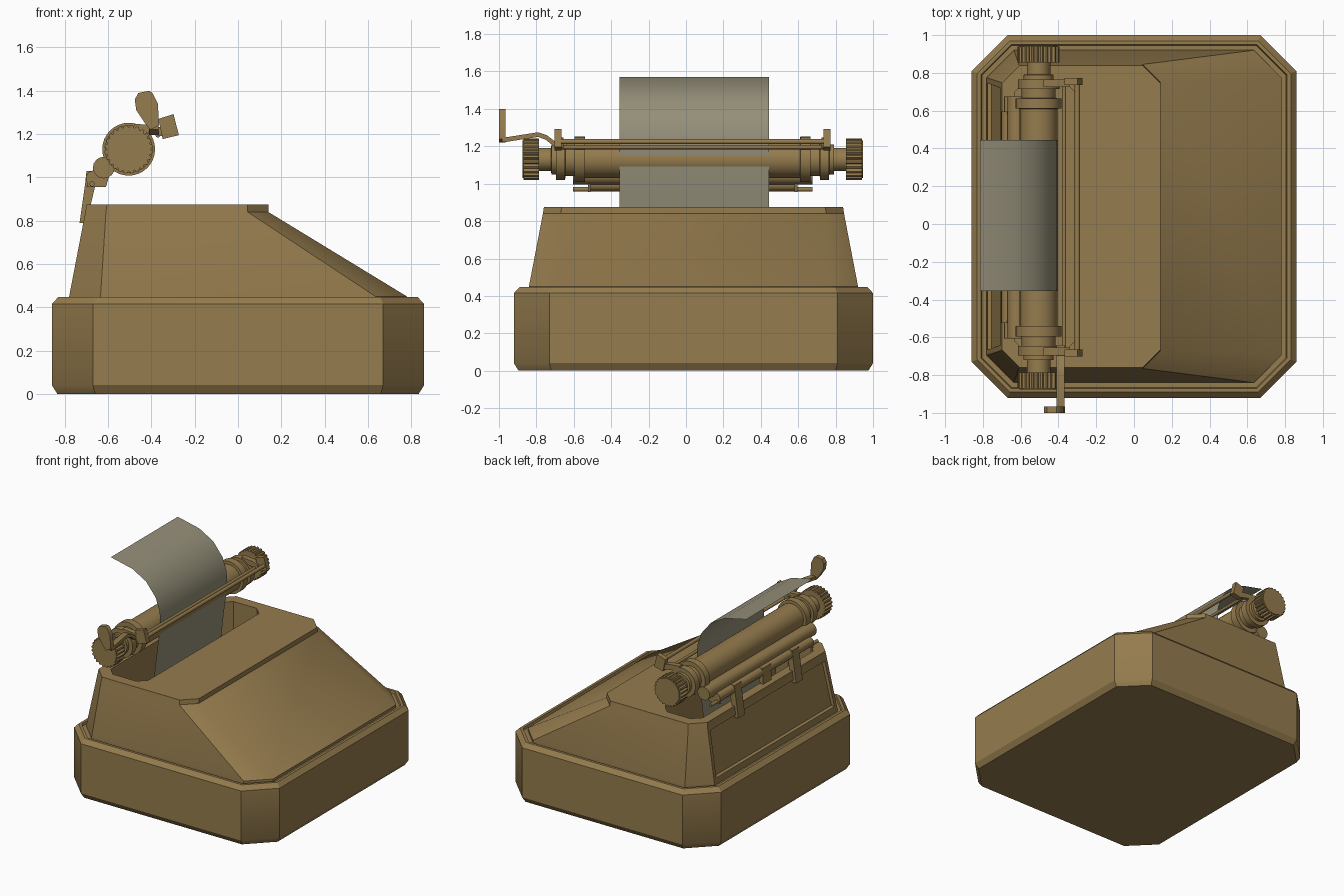
import bpy
import bmesh
import math

cube = bpy.data.objects.get("Cube")
if cube:
    bpy.data.objects.remove(cube)


def material(name, rgb):
    mat = bpy.data.materials.new(name)
    mat.use_nodes = True
    mat.diffuse_color = (*rgb, 1)
    mat.node_tree.nodes["Principled BSDF"].inputs["Base Color"].default_value = (*rgb, 1)
    return mat


BROWN = material("olive brown", (0.30, 0.20, 0.075))
PAPER = material("paper grey", (0.30, 0.275, 0.19))

MID = 0.035                # y of the carriage centre
AXIS_X, AXIS_Z = -0.505, 1.13   # platen axis


def finish(name, bm, mat=BROWN, closed=True):
    if closed:
        bmesh.ops.recalc_face_normals(bm, faces=bm.faces)
    mesh = bpy.data.meshes.new(name)
    bm.to_mesh(mesh)
    bm.free()
    mesh.materials.append(mat)
    obj = bpy.data.objects.new(name, mesh)
    bpy.context.collection.objects.link(obj)
    bpy.ops.object.select_all(action="DESELECT")
    obj.select_set(True)
    bpy.context.view_layer.objects.active = obj
    bpy.ops.object.shade_smooth_by_angle(angle=math.radians(32))
    return obj


def loft(rings):
    """Skin a stack of equal-sized rings and cap both ends."""
    bm = bmesh.new()
    loops = [[bm.verts.new(p) for p in ring] for ring in rings]
    n = len(loops[0])
    for a, b in zip(loops, loops[1:]):
        for i in range(n):
            j = (i + 1) % n
            bm.faces.new((a[i], a[j], b[j], b[i]))
    bm.faces.new(loops[0])
    bm.faces.new(loops[-1])
    return bm


def octagon(x0, x1, y0, y1, c, z):
    pts = [(x0 + c, y0), (x1 - c, y0), (x1, y0 + c), (x1, y1 - c),
           (x1 - c, y1), (x0 + c, y1), (x0, y1 - c), (x0, y0 + c)]
    return [(x, y, z) for x, y in pts]


def circle(x, z, r, n=24):
    return [(x + r * math.cos(math.tau * i / n), z + r * math.sin(math.tau * i / n))
            for i in range(n)]


def prism_y(name, profile, y0, y1):
    """Extrude an (x, z) outline along y."""
    return finish(name, loft([[(x, y, z) for x, z in profile] for y in (y0, y1)]))


def prism_x(name, profile, x0, x1):
    """Extrude a (y, z) outline along x."""
    return finish(name, loft([[(x, y, z) for y, z in profile] for x in (x0, x1)]))


# Base tray with chamfered rims and a shallow groove around the hood
def base_ring(inset, z):
    return octagon(-0.86 + inset, 0.86 - inset, -0.92 + inset, 1.0 - inset,
                   0.19 - 0.59 * inset, z)


finish("base", loft([base_ring(*p) for p in
                     ((0.025, 0), (0, 0.04), (0, 0.415), (0.03, 0.447),
                      (0.05, 0.447), (0.055, 0.43))]))

# Sloping hood with an open well for the carriage
hood = loft([
    octagon(-0.78, 0.78, -0.84, 0.92, 0.145, 0.43),
    octagon(-0.78, 0.78, -0.84, 0.92, 0.145, 0.45),
    octagon(-0.705, 0.14, -0.765, 0.845, 0.095, 0.84),
    octagon(-0.70, 0.14, -0.76, 0.84, 0.095, 0.875),
    octagon(-0.63, -0.315, -0.68, 0.76, 0.06, 0.875),
    octagon(-0.63, -0.315, -0.68, 0.76, 0.06, 0.60),
])
# Recessed panel on the sloping rear face
hood.normal_update()
rear = min((f for f in hood.faces if f.calc_area() > 0.3),
           key=lambda f: f.calc_center_median().x)
bmesh.ops.inset_region(hood, faces=[rear], thickness=0.04)
bmesh.ops.inset_region(hood, faces=[rear], thickness=0.01)
for v in rear.verts:
    v.co.x += 0.018
finish("hood", hood)

# Platen roller with its end rings and shafts, turned about y
half = [(0, 0.10), (0.575, 0.10), (0.576, 0.122), (0.63, 0.122), (0.631, 0.09),
        (0.68, 0.09), (0.681, 0.11), (0.73, 0.11), (0.731, 0.08), (0.755, 0.08),
        (0.756, 0.062), (0.83, 0.062)]
turned = [(-t, r) for t, r in reversed(half[1:])] + half[1:]
finish("platen", loft([[(x, MID + t, z) for x, z in circle(AXIS_X, AXIS_Z, r, 32)]
                       for t, r in turned]))

# Long rods: rear carriage rails, paper bail and its backing strip
for name, x, z, r, reach in (("carriage_rail", -0.62, 1.045, 0.05, 0.64),
                             ("lower_rail", -0.668, 0.995, 0.035, 0.56),
                             ("rail_pin", -0.675, 0.97, 0.012, 0.64),
                             ("paper_bail", -0.30, 1.225, 0.014, 0.735),
                             ("bail_strip", -0.37, 1.195, 0.011, 0.70)):
    prism_y(name, circle(x, z, r, 16), MID - reach, MID + reach)

# Parts repeated at both ends of the carriage
ARM = [(-0.48, 1.248), (-0.39, 1.24), (-0.34, 1.225), (-0.35, 1.19),
       (-0.40, 1.20), (-0.48, 1.22)]
BLOCK = [(-0.368, 1.27), (-0.298, 1.292), (-0.273, 1.195), (-0.348, 1.177)]
PLATE = [(-0.70, 0.955), (-0.61, 0.955), (-0.58, 1.06), (-0.66, 1.06)]
for side, label in ((-1, "front"), (1, "rear")):
    def ends(t0, t1):
        return MID + side * t0, MID + side * t1

    prism_y(label + "_bail_arm", ARM, *ends(0.69, 0.73))
    prism_y(label + "_bail_block", BLOCK, *ends(0.70, 0.737))
    prism_y(label + "_rail_plate", PLATE, *ends(0.545, 0.56))
    # Ridged turning knob
    ridges = []
    for i in range(72):
        r = 0.112 if i % 3 else 0.1
        a = math.tau * i / 72
        ridges.append((AXIS_X + r * math.cos(a), AXIS_Z + r * math.sin(a)))
    prism_y(label + "_knob", ridges, *ends(0.82, 0.905))
    prism_y(label + "_knob_cap", circle(AXIS_X, AXIS_Z, 0.1, 32), *ends(0.9, 0.91))

# Brackets that hold the rails on the rear of the hood
BRACKET = [(-0.732, 0.79), (-0.70, 0.79), (-0.655, 0.98), (-0.64, 1.03),
           (-0.70, 1.03), (-0.706, 0.97)]
for i, y in enumerate((-0.31, 0.38)):
    prism_y("rail_bracket_%d" % (i + 1), BRACKET, y - 0.04, y + 0.04)
prism_y("middle_bracket", [(-0.705, 0.91), (-0.68, 0.91), (-0.64, 1.03), (-0.70, 1.03)],
        MID - 0.05, MID + 0.05)

# Carriage return lever: bent arm and rounded paddle
prism_x("return_arm", [(-0.985, 1.222), (-0.97, 1.222), (-0.79, 1.25), (-0.75, 1.235),
                       (-0.70, 1.195), (-0.64, 1.195), (-0.64, 1.22), (-0.695, 1.222),
                       (-0.745, 1.26), (-0.79, 1.275), (-0.97, 1.247), (-0.985, 1.247)],
        -0.41, -0.367)
prism_y("return_paddle", [(-0.405, 1.22), (-0.365, 1.24), (-0.37, 1.34), (-0.395, 1.39),
                          (-0.41, 1.40), (-0.46, 1.39), (-0.477, 1.36), (-0.47, 1.31),
                          (-0.43, 1.25)], -1.0, -0.965)

# Sheet of paper curling back over the platen
sheet = bmesh.new()
curve = [(-0.46, 0.70), (-0.43, 0.95), (-0.414, 1.07), (-0.409, 1.14), (-0.402, 1.20),
         (-0.408, 1.27), (-0.44, 1.365), (-0.52, 1.465), (-0.635, 1.53), (-0.815, 1.57)]
pairs = [[sheet.verts.new((x, y, z)) for y in (-0.355, 0.445)] for x, z in curve]
for a, b in zip(pairs, pairs[1:]):
    sheet.faces.new((a[0], a[1], b[1], b[0]))
finish("paper_sheet", sheet, PAPER, closed=False)
